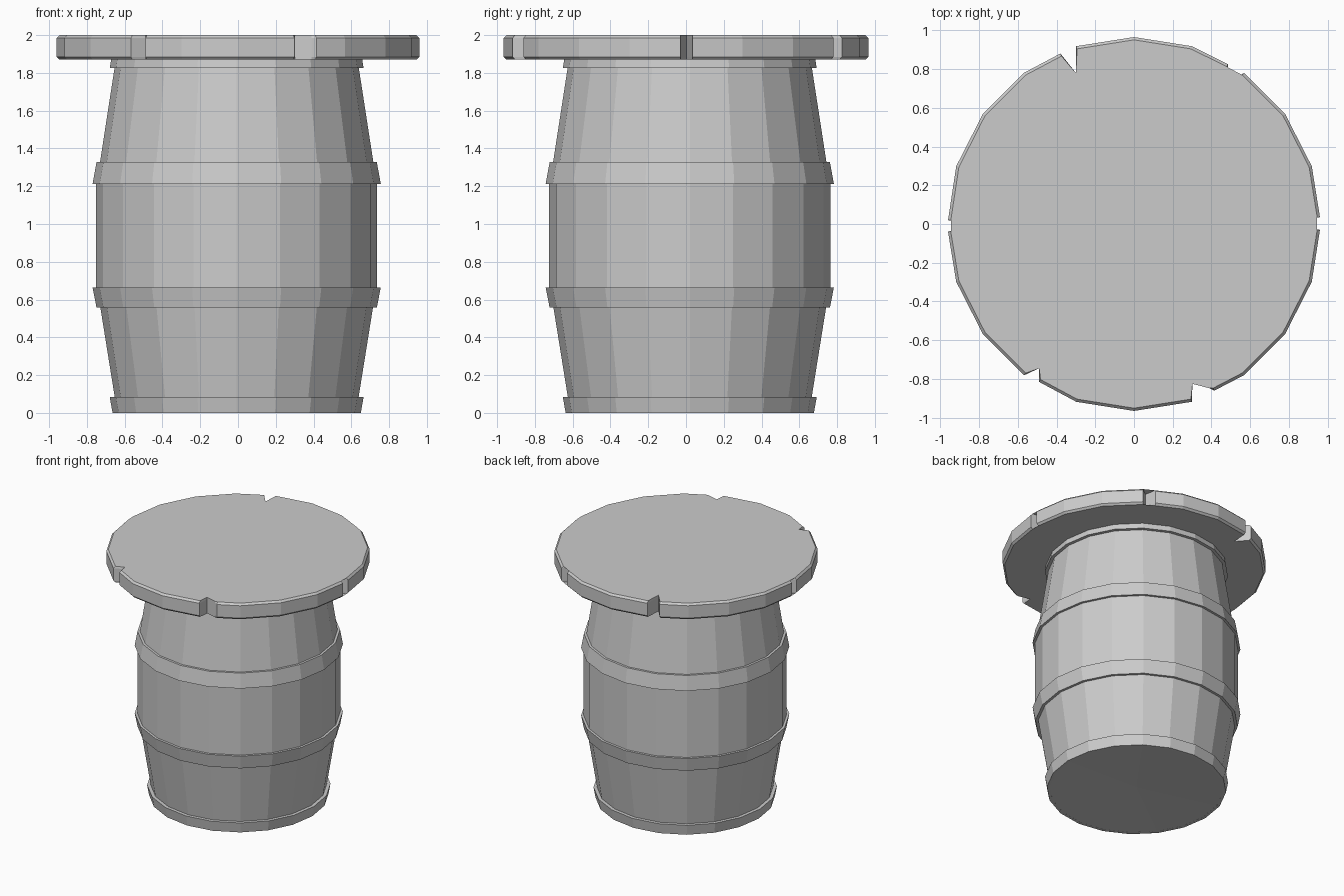
import bpy, bmesh
from math import sin, cos, tau

if "Cube" in bpy.data.objects:
    bpy.data.objects.remove(bpy.data.objects["Cube"])

SIDES = 20
CX, CY = -0.007, 0.02   # the barrel sits slightly off the table centre


def finish(bm, name):
    bmesh.ops.recalc_face_normals(bm, faces=bm.faces)
    me = bpy.data.meshes.new(name)
    bm.to_mesh(me)
    bm.free()
    ob = bpy.data.objects.new(name, me)
    bpy.context.collection.objects.link(ob)
    return ob


def lathe(name, profile, closed=False, base_z=None, top_z=None):
    """Revolve (radius, z) points; optionally fan-cap the bottom and top."""
    bm = bmesh.new()
    rings = [[bm.verts.new((CX + r * cos(tau * i / SIDES),
                            CY + r * sin(tau * i / SIDES), z))
              for i in range(SIDES)] for r, z in profile]
    pairs = list(zip(rings, rings[1:]))
    if closed:
        pairs.append((rings[-1], rings[0]))
    for a, b in pairs:
        for i in range(SIDES):
            j = (i + 1) % SIDES
            bm.faces.new((a[i], a[j], b[j], b[i]))
    for z, ring in ((base_z, rings[0]), (top_z, rings[-1])):
        if z is not None:
            c = bm.verts.new((CX, CY, z))
            for i in range(SIDES):
                bm.faces.new((c, ring[i], ring[(i + 1) % SIDES]))
    return finish(bm, name)


# Barrel staves with a slightly recessed bottom
lathe("barrel_body",
      [(0.657, 0.0), (0.645, 0.08), (0.722, 0.56), (0.744, 0.66),
       (0.744, 1.215), (0.724, 1.325), (0.646, 1.83), (0.64, 1.875)],
      base_z=0.02, top_z=1.875)

# Hoops: lower z, upper z, outer radii at each, inner radii at each
for name, z0, z1, r0, r1, i0, i1 in (
        ("bottom_hoop", 0.0, 0.083, 0.657, 0.672, 0.635, 0.643),
        ("lower_hoop", 0.557, 0.665, 0.742, 0.763, 0.715, 0.74),
        ("upper_hoop", 1.212, 1.327, 0.763, 0.742, 0.74, 0.718),
        ("top_hoop", 1.825, 1.875, 0.672, 0.664, 0.64, 0.635)):
    lathe(name, [(r0, z0), (r1, z1), (i1, z1), (i0, z0)], closed=True)

# Table top outline: a 20-gon with splits; (x, y, is_tip)
R = 0.965
replace = {0: [(0.71, 0.003, 1), (0.96, 0.035, 0)],
           10: [(-0.96, 0.02, 0), (-0.85, 0.0, 1), (-0.96, -0.04, 0)]}
after = {3: [(0.495, 0.72, 1), (0.485, 0.825, 0)],
         6: [(-0.30, 0.78, 1), (-0.38, 0.88, 0)],
         13: [(-0.49, -0.745, 1), (-0.49, -0.815, 0)],
         16: [(0.302, -0.825, 1), (0.39, -0.848, 1), (0.415, -0.86, 0)],
         19: [(0.96, -0.03, 0)]}
outline = []
for k in range(SIDES):
    a = tau * k / SIDES
    outline += replace.get(k, [(R * cos(a), R * sin(a), 0)])
    outline += after.get(k, [])

# Table top: stacked outlines, rim chamfered above and below
bm = bmesh.new()
loops = []
for z, s in ((1.87, 0.985), (1.885, 1.0), (1.985, 1.0), (2.0, 0.985)):
    loops.append([bm.verts.new((x * (1 if tip else s), y * (1 if tip else s), z))
                  for x, y, tip in outline])
n = len(outline)
for a, b in zip(loops, loops[1:]):
    for i in range(n):
        j = (i + 1) % n
        bm.faces.new((a[i], a[j], b[j], b[i]))
caps = [bm.faces.new(loops[0]), bm.faces.new(loops[-1])]
bmesh.ops.triangulate(bm, faces=caps)
finish(bm, "table_top")
